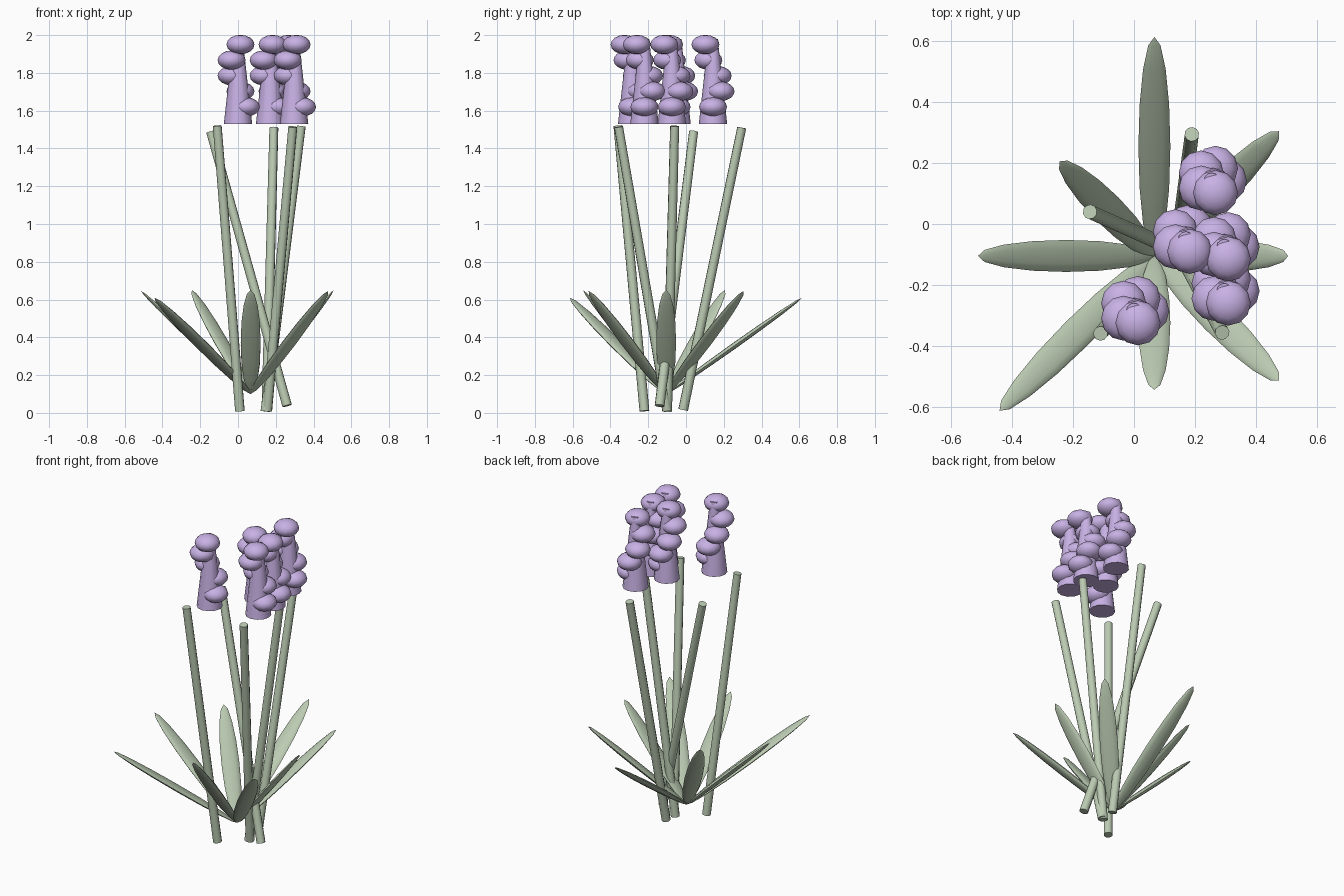
import bpy, bmesh, math
from mathutils import Vector, Matrix

if "Cube" in bpy.data.objects:
    bpy.data.objects.remove(bpy.data.objects["Cube"])


def material(name, rgb):
    m = bpy.data.materials.new(name)
    m.diffuse_color = (*rgb, 1)
    m.use_nodes = True
    m.node_tree.nodes["Principled BSDF"].inputs["Base Color"].default_value = m.diffuse_color
    return m


GREEN = material("leaf_green", (0.50, 0.60, 0.45))
PURPLE = material("blossom_purple", (0.58, 0.44, 0.78))


def finish(bm, name, mat):
    me = bpy.data.meshes.new(name)
    bm.to_mesh(me)
    bm.free()
    ob = bpy.data.objects.new(name, me)
    bpy.context.collection.objects.link(ob)
    me.materials.append(mat)
    bpy.ops.object.select_all(action='DESELECT')
    bpy.context.view_layer.objects.active = ob
    ob.select_set(True)
    bpy.ops.object.shade_smooth_by_angle(angle=math.radians(50))
    return ob


def ellipsoid(bm, centre, side, normal, axis, radii):
    # sphere whose poles lie along axis, stretched by radii
    rot = Matrix((side, normal, axis)).transposed().to_4x4()
    mat = Matrix.Translation(centre) @ rot @ Matrix.Diagonal((*radii, 1))
    bmesh.ops.create_uvsphere(bm, u_segments=12, v_segments=8, radius=1, matrix=mat)


# Leaning flower stems: bottom and top centres
STEMS = [
    ((0.01, -0.22, 0.01), (-0.11, -0.36, 1.52)),
    ((0.26, -0.14, 0.038), (-0.145, 0.04, 1.488)),
    ((0.15, -0.015, 0.016), (0.19, 0.295, 1.51)),
    ((0.155, -0.10, 0.012), (0.29, -0.357, 1.514)),
    ((0.145, -0.10, 0.008), (0.335, -0.06, 1.518)),
]
for i, (a, b) in enumerate(STEMS):
    a, b = Vector(a), Vector(b)
    d = b - a
    mat = Matrix.Translation((a + b) / 2) @ d.to_track_quat('Z', 'Y').to_matrix().to_4x4()
    bm = bmesh.new()
    bmesh.ops.create_cone(bm, cap_ends=True, segments=10, radius1=0.026, radius2=0.024,
                          depth=d.length, matrix=mat)
    finish(bm, f"stem_{i + 1}", GREEN)

# Flower spikes: tapered core with a spiral of five flattened florets
for i, (x, y) in enumerate([(0, -0.285), (0.255, 0.143), (0.17, -0.05),
                            (0.297, -0.075), (0.297, -0.22)]):
    bm = bmesh.new()
    bmesh.ops.create_cone(bm, cap_ends=True, segments=12, radius1=0.075, radius2=0.025,
                          depth=0.45, matrix=Matrix.Translation((x, y, 1.755)))
    finish(bm, f"flower_core_{i + 1}", PURPLE)
    bm = bmesh.new()
    for k in range(5):
        t = math.radians(72 * k)
        c = Vector((x + 0.042 * math.cos(t), y + 0.042 * math.sin(t), 1.62 + 0.0825 * k))
        ellipsoid(bm, c, (1, 0, 0), (0, 1, 0), (0, 0, 1), (0.074, 0.074, 0.051))
    finish(bm, f"florets_{i + 1}", PURPLE)

# Rosette of eight blade leaves in three repeating lengths
BASE = Vector((0.067, -0.105, 0.10))
REACH = [(0.44, 0.65), (0.58, 0.645), (0.72, 0.61)]
for i in range(8):
    t = math.radians(45 * i)
    r, z = REACH[i % 3]
    axis = Vector((r * math.cos(t), r * math.sin(t), z - BASE.z))
    side = Vector((-math.sin(t), math.cos(t), 0))
    u = axis.normalized()
    bm = bmesh.new()
    ellipsoid(bm, BASE + axis / 2, side, u.cross(side), u, (0.0525, 0.016, axis.length / 2))
    finish(bm, f"leaf_{i + 1}", GREEN)
